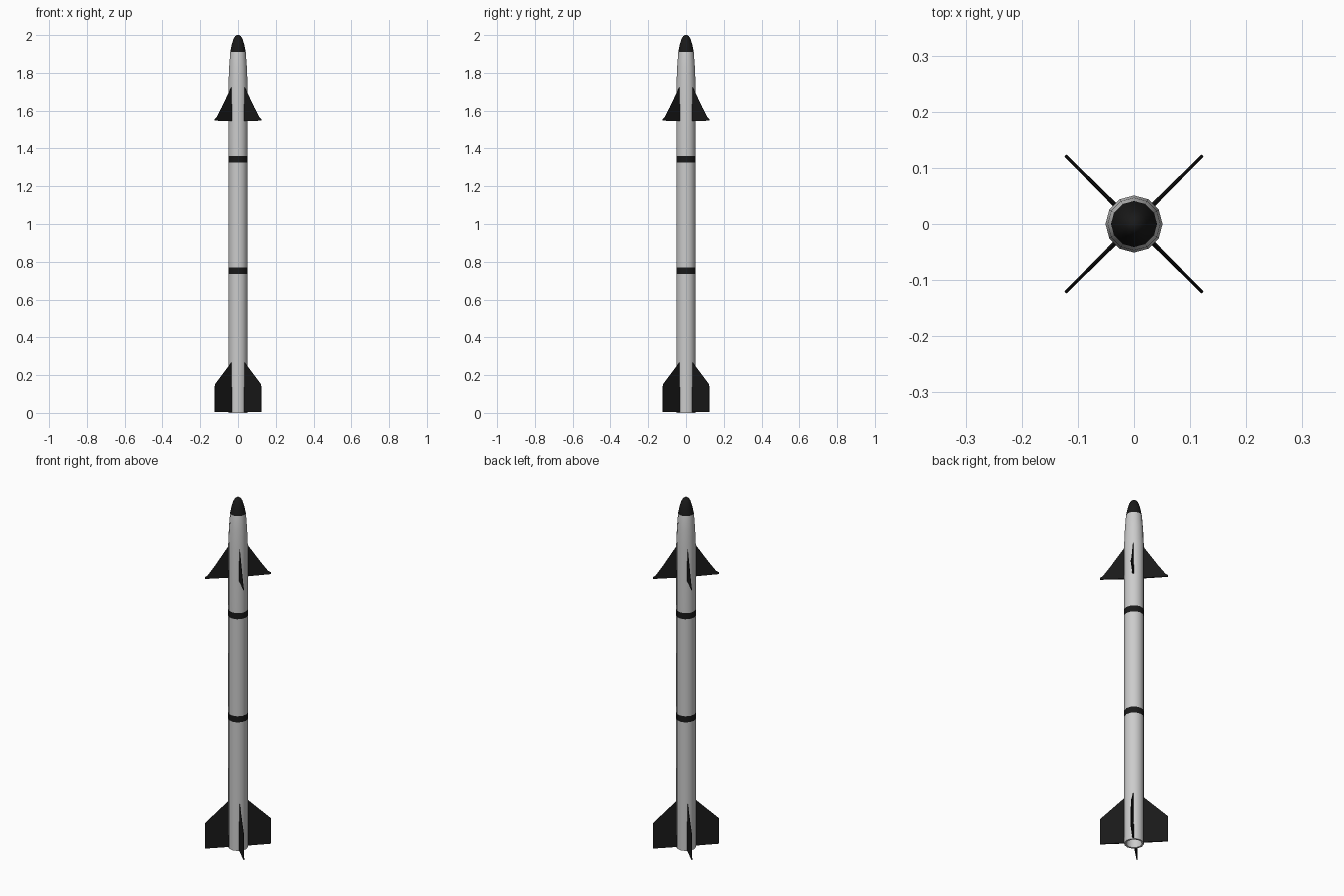
import bpy, bmesh
from math import cos, sin, pi

if "Cube" in bpy.data.objects:
    bpy.data.objects.remove(bpy.data.objects["Cube"])

black = bpy.data.materials.new("black")
black.diffuse_color = (0.01, 0.01, 0.01, 1)
black.use_nodes = True
black.node_tree.nodes["Principled BSDF"].inputs["Base Color"].default_value = black.diffuse_color
grey = bpy.data.materials.new("light_grey")
grey.diffuse_color = (0.6, 0.6, 0.6, 1)
grey.use_nodes = True
grey.node_tree.nodes["Principled BSDF"].inputs["Base Color"].default_value = grey.diffuse_color


def finish(name, bm, mats):
    bmesh.ops.recalc_face_normals(bm, faces=bm.faces)
    me = bpy.data.meshes.new(name)
    bm.to_mesh(me)
    bm.free()
    for m in mats:
        me.materials.append(m)
    ob = bpy.data.objects.new(name, me)
    bpy.context.collection.objects.link(ob)
    return ob


def lathe(name, profile, sides=12):
    """Spin (radius, z, material) rings; the material colours the strip above."""
    bm = bmesh.new()
    rings = [[bm.verts.new((r * cos(2 * pi * i / sides), r * sin(2 * pi * i / sides), z))
              for i in range(sides)] for r, z, _ in profile]
    for (a, b), (_, _, mat) in zip(zip(rings, rings[1:]), profile):
        for i in range(sides):
            j = (i + 1) % sides
            bm.faces.new((a[i], a[j], b[j], b[i])).material_index = mat
    bm.faces.new(rings[0])
    bm.faces.new(rings[-1]).material_index = profile[-1][2]
    return finish(name, bm, [grey, black])


def fin(name, outline, angle):
    """Flat blade from (radius, z, half thickness) points, turned about z."""
    bm = bmesh.new()
    c, s = cos(angle), sin(angle)
    a, b = [[bm.verts.new((r * c - k * t * s, r * s + k * t * c, z))
             for r, z, t in outline] for k in (1, -1)]
    bm.faces.new(a)
    bm.faces.new(b[::-1])
    for i in range(len(a)):
        j = (i + 1) % len(a)
        bm.faces.new((a[i], b[i], b[j], a[j]))
    return finish(name, bm, [black])


# Body: recessed exhaust, tube with two bands, tapered front and dark nose
body = lathe("body", [
    (0.041, 0.06, 0), (0.041, 0, 0), (0.051, 0, 0),
    (0.051, 0.735, 1), (0.051, 0.77, 0),
    (0.051, 1.325, 1), (0.051, 1.36, 0),
    (0.051, 1.73, 0), (0.047, 1.83, 0), (0.041, 1.91, 1),
    (0.033, 1.95, 1), (0.024, 1.98, 1), (0.015, 1.994, 1), (0.006, 2.0, 1)])
bpy.context.view_layer.objects.active = body
body.select_set(True)
bpy.ops.object.shade_smooth_by_angle(angle=0.61)

# Four swept front fins and four clipped tail fins on the diagonals
front = [(0.046, 1.545, 0.004), (0.046, 1.73, 0.001), (0.12, 1.619, 0.001),
         (0.159, 1.565, 0.001), (0.173, 1.556, 0.001), (0.173, 1.547, 0.002)]
tail = [(0.046, 0.005, 0.004), (0.046, 0.27, 0.001),
        (0.173, 0.15, 0.001), (0.173, 0.005, 0.0025)]
for i in range(4):
    fin(f"front_fin_{i + 1}", front, pi / 4 + i * pi / 2)
    fin(f"tail_fin_{i + 1}", tail, pi / 4 + i * pi / 2)
